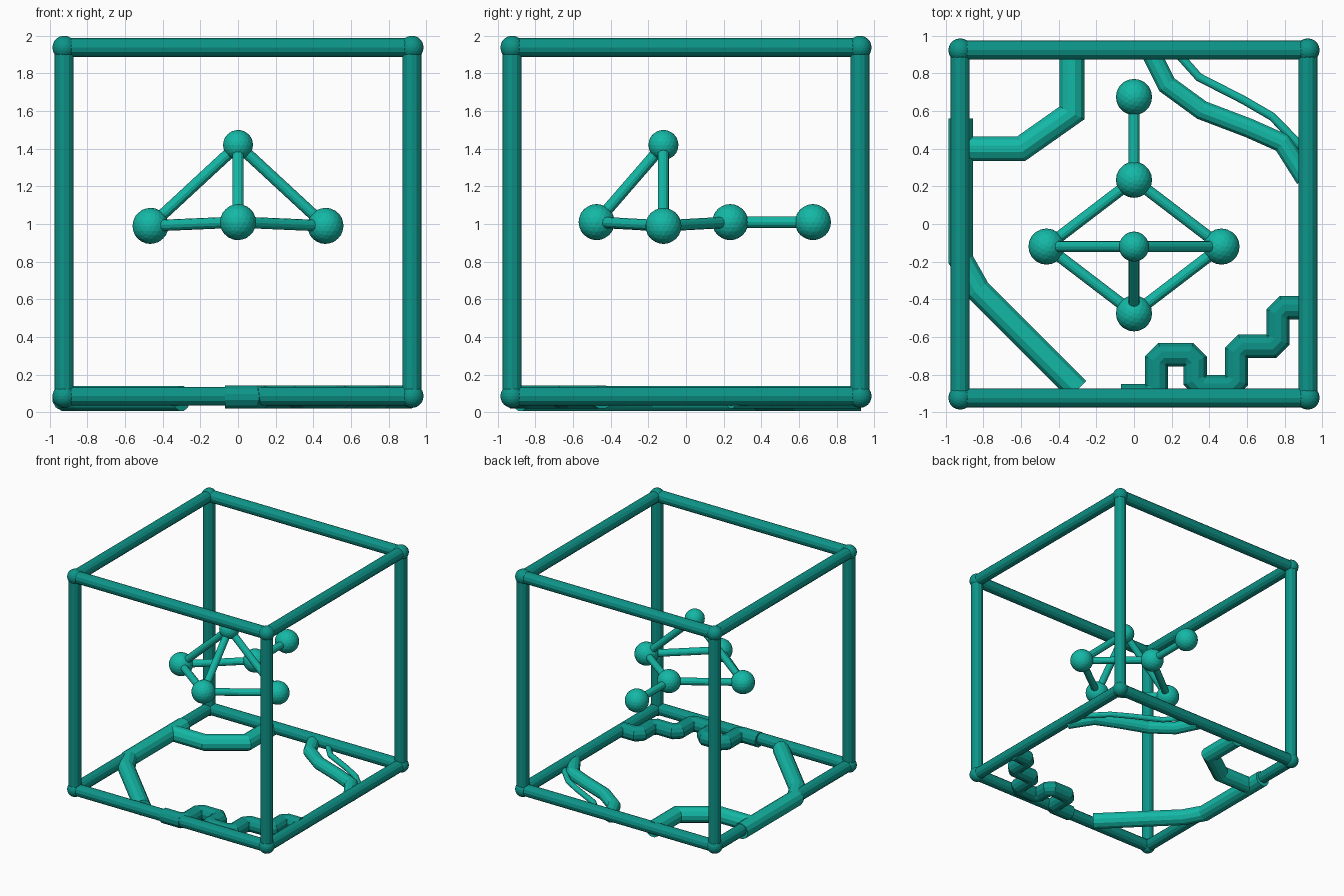
import bpy, bmesh, math
from mathutils import Vector

cube = bpy.data.objects.get("Cube")
if cube:
    bpy.data.objects.remove(cube, do_unlink=True)


def material(name, rgb):
    m = bpy.data.materials.new(name)
    m.use_nodes = True
    m.diffuse_color = (*rgb, 1)
    m.node_tree.nodes["Principled BSDF"].inputs["Base Color"].default_value = (*rgb, 1)
    return m


dark = material("dark teal", (0.004, 0.296, 0.246))
light = material("light teal", (0.007, 0.479, 0.381))


def finish(name, bm, mat):
    bmesh.ops.recalc_face_normals(bm, faces=bm.faces)
    mesh = bpy.data.meshes.new(name)
    bm.to_mesh(mesh)
    bm.free()
    mesh.materials.append(mat)
    obj = bpy.data.objects.new(name, mesh)
    bpy.context.collection.objects.link(obj)
    return obj


def ball(name, centre, radius, mat):
    bm = bmesh.new()
    bmesh.ops.create_icosphere(bm, subdivisions=3, radius=radius)
    finish(name, bm, mat).location = centre


def rod(name, a, b, radius, mat):
    a, b = Vector(a), Vector(b)
    bm = bmesh.new()
    bmesh.ops.create_cone(bm, cap_ends=True, segments=12, radius1=radius,
                          radius2=radius, depth=(b - a).length)
    obj = finish(name, bm, mat)
    obj.location = (a + b) / 2
    obj.rotation_euler = (b - a).to_track_quat("Z", "Y").to_euler()


def tube(name, path, z, radius, mat, chamfer=0, sides=12):
    """Sweep a mitred round section along a flat path."""
    pts = [Vector(p) for p in path]
    if chamfer:
        cut = [pts[0]]
        for a, p, b in zip(pts, pts[1:], pts[2:]):
            cut += [p + (a - p).normalized() * chamfer,
                    p + (b - p).normalized() * chamfer]
        pts = cut + [pts[-1]]
    dirs = [(b - a).normalized() for a, b in zip(pts, pts[1:])]
    bm = bmesh.new()
    rings = []
    for i, p in enumerate(pts):
        before, after = dirs[max(i - 1, 0)], dirs[min(i, len(dirs) - 1)]
        tangent = (before + after).normalized()
        side = Vector((-tangent.y, tangent.x)) / tangent.dot(after)
        ring = []
        for k in range(sides):
            t = math.tau * (k + 0.5) / sides
            q = p + side * radius * math.cos(t)
            ring.append(bm.verts.new((q.x, q.y, z + radius * math.sin(t))))
        rings.append(ring)
    for r, s in zip(rings, rings[1:]):
        for k in range(sides):
            n = (k + 1) % sides
            bm.faces.new((r[k], r[n], s[n], s[k]))
    bm.faces.new(rings[0])
    bm.faces.new(rings[-1])
    finish(name, bm, mat)


# Cube frame with ball corners
H, LOW, HIGH = 0.924, 0.085, 1.938
corners = [(x, y, z) for x in (-H, H) for y in (-H, H) for z in (LOW, HIGH)]
for i, a in enumerate(corners):
    ball("frame_corner", a, 0.0625, dark)
    for b in corners[i + 1:]:
        if sum(p != q for p, q in zip(a, b)) == 1:
            rod("frame_bar", a, b, 0.05, dark)

# Ball and rod network in the middle
nodes = {
    "left": (0.465, -0.12, 0.99), "right": (-0.465, -0.12, 0.99),
    "front": (0, -0.475, 1.01), "back": (0, 0.235, 1.01),
    "tail": (0, 0.675, 1.01), "top": (0, -0.12, 1.42),
}
for key, pos in nodes.items():
    ball(key + "_node", pos, 0.08 if key == "top" else 0.096, light)
links = [("back", "tail"), ("top", "front")]
for s in ("left", "right"):
    links += [("top", s), ("front", s), ("back", s)]
for a, b in links:
    rod(a + "_" + b + "_link", nodes[a], nodes[b], 0.03, light)

# Tubes across the floor corners
tube("bent_tube", [(-0.33, 0.93), (-0.33, 0.59), (-0.6, 0.4), (-0.92, 0.4)],
     0.073, 0.068, light)
tube("side_tube", [(-0.92, 0.56), (-0.92, -0.19), (-0.83, -0.35), (-0.3, -0.88)],
     0.073, 0.068, light)
tube("wavy_tube", [(0.085, 0.92), (0.175, 0.74), (0.36, 0.605), (0.61, 0.51),
                   (0.79, 0.43), (0.91, 0.24)], 0.07, 0.053, light)
tube("thin_tube", [(0.22, 0.92), (0.345, 0.78), (0.58, 0.66), (0.735, 0.57),
                   (0.9, 0.4)], 0.07, 0.023, light)
tube("stepped_tube", [(0.92, -0.445), (0.765, -0.445), (0.765, -0.65),
                      (0.545, -0.65), (0.545, -0.865), (0.325, -0.865),
                      (0.325, -0.695), (0.12, -0.695), (0.12, -0.913),
                      (-0.07, -0.913)], 0.08, 0.064, dark, chamfer=0.035)
